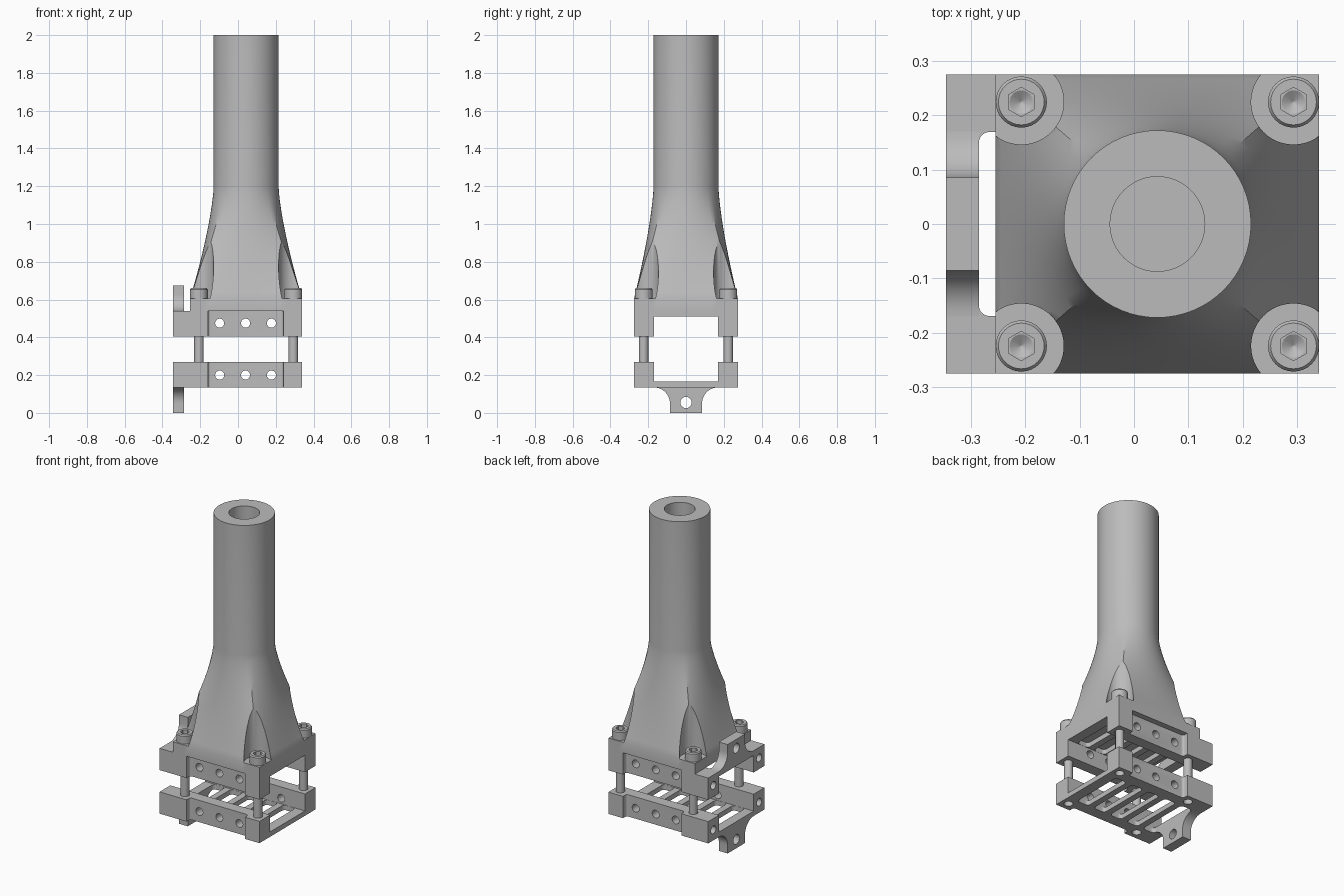
import bpy, bmesh, math
from math import cos, sin, pi
from mathutils import Matrix, Vector

if "Cube" in bpy.data.objects:
    bpy.data.objects.remove(bpy.data.objects["Cube"])

grey = bpy.data.materials.new("plain grey")
grey.use_nodes = True
grey.diffuse_color = (0.5, 0.5, 0.5, 1)
grey.node_tree.nodes["Principled BSDF"].inputs["Base Color"].default_value = grey.diffuse_color

CX = 0.043                       # tube axis
X0, X1, HALF = -0.345, 0.34, 0.275   # plate extents
IN = 0.17                        # inner face of the side walls
Z0, Z1 = 0.135, 0.27             # lower plate
TOP = Z0 + Z1 + 0.135            # top of the upper plate
BOLTS = [(x, y) for x in (-0.207, 0.293) for y in (-0.224, 0.224)]


def make(name, bm, smooth=True):
    bmesh.ops.recalc_face_normals(bm, faces=bm.faces)
    me = bpy.data.meshes.new(name)
    bm.to_mesh(me)
    bm.free()
    me.materials.append(grey)
    ob = bpy.data.objects.new(name, me)
    bpy.context.collection.objects.link(ob)
    return ob


def add_prism(bm, loop, offset):
    """Close a loop of points and push it along the offset."""
    face = bm.faces.new([bm.verts.new(p) for p in loop])
    geo = bmesh.ops.extrude_face_region(bm, geom=[face])["geom"]
    bmesh.ops.translate(bm, vec=offset, verts=[v for v in geo if isinstance(v, bmesh.types.BMVert)])


def add_cyl(bm, a, b, r, r2=None, seg=32):
    a, b = Vector(a), Vector(b)
    rot = (b - a).to_track_quat('Z', 'Y').to_matrix().to_4x4()
    bmesh.ops.create_cone(bm, cap_ends=True, segments=seg, radius1=r, radius2=r if r2 is None else r2,
                          depth=(b - a).length, matrix=Matrix.Translation((a + b) / 2) @ rot)


def add_box(bm, lo, hi):
    lo, hi = Vector(lo), Vector(hi)
    bmesh.ops.create_cube(bm, size=1, matrix=Matrix.Translation((lo + hi) / 2) @ Matrix.Diagonal((*(hi - lo), 1)))


def arc(cx, cy, r, start, end, n=8):
    return [(cx + r * cos(math.radians(start + (end - start) * i / n)),
             cy + r * sin(math.radians(start + (end - start) * i / n))) for i in range(n + 1)]


def activate(ob):
    bpy.ops.object.select_all(action='DESELECT')
    ob.select_set(True)
    bpy.context.view_layer.objects.active = ob


def cut(ob, *cutters):
    for bm in cutters:
        tool = make("cutter", bm)
        tool.hide_render = True
        mod = ob.modifiers.new("cut", 'BOOLEAN')
        mod.operation, mod.solver, mod.object = 'DIFFERENCE', 'EXACT', tool
        activate(ob)
        bpy.ops.object.modifier_apply(modifier=mod.name)
        bpy.data.objects.remove(tool)


def finish(ob, angle=30):
    activate(ob)
    bpy.ops.object.shade_smooth_by_angle(angle=math.radians(angle))


# Clamp plate: outline with a filleted recess along the front and back
def build_plate(name):
    d, r, a, b = 0.035, 0.015, -0.16, 0.24
    f = HALF - d
    edge = [(X0, -HALF), (a, -HALF)]
    edge += arc(a + r, -f - r, r, 180, 90, 5) + arc(b - r, -f - r, r, 90, 0, 5)
    edge += [(b, -HALF), (X1, -HALF)]
    outline = edge + [(x, -y) for x, y in reversed(edge)]
    bm = bmesh.new()
    add_prism(bm, [(x, y, Z0) for x, y in outline], (0, 0, Z1 - Z0))
    plate = make(name, bm)

    channel = bmesh.new()
    add_box(channel, (X0 - 0.1, -IN, Z0 + 0.03), (X1 + 0.1, IN, Z1 + 0.1))

    # Rounded slots leave narrow bars across the floor
    slots = bmesh.new()
    c, w = 0.02, 0.08
    for i in range(5):
        x = -0.285 + 0.12 * i
        y = IN - 0.001
        loop = (arc(x + w - c, y - c, c, 0, 90) + arc(x + c, y - c, c, 90, 180) +
                arc(x + c, c - y, c, 180, 270) + arc(x + w - c, c - y, c, 270, 360))
        add_prism(slots, [(p, q, Z0 - 0.05) for p, q in loop], (0, 0, 0.12))

    # Screw holes through the walls, into the ends and for the bolts
    holes = bmesh.new()
    for x in (-0.097, 0.04, 0.177):
        add_cyl(holes, (x, -0.4, 0.2), (x, 0.4, 0.2), 0.024, seg=24)
    for s in (-1, 1):
        add_cyl(holes, (X0 - 0.1, s * 0.224, 0.2), (X0 + 0.07, s * 0.224, 0.2), 0.024, seg=24)
    for x, y in BOLTS:
        add_cyl(holes, (x, y, Z0 - 0.1), (x, y, Z1 + 0.1), 0.026, seg=24)
    cut(plate, channel, slots, holes)
    return plate


# Flared lug with a cross hole
def build_lug(name):
    side = [(0.085, 0)] + arc(IN, 0.05, 0.085, 180, 90, 10) + [(IN, Z0)]
    loop = side + [(-y, z) for y, z in reversed(side)]
    bm = bmesh.new()
    add_prism(bm, [(X0, y, z) for y, z in loop], (0.06, 0, 0))
    lug = make(name, bm)
    hole = bmesh.new()
    add_cyl(hole, (X0 - 0.1, 0, 0.055), (X0 + 0.2, 0, 0.055), 0.03)
    cut(lug, hole)
    return lug


def flipped_copy(ob, name):
    """Mirror a lower part to the upper clamp half."""
    bm = bmesh.new()
    bm.from_mesh(ob.data)
    for v in bm.verts:
        v.co.z = TOP + Z0 - v.co.z
    return make(name, bm)


lower = build_plate("lower_plate")
lug = build_lug("lower_lug")
for ob in (lower, lug, flipped_copy(lower, "upper_plate"), flipped_copy(lug, "upper_lug")):
    finish(ob)

# Neck: square foot blending into the round tube
N, FOOT, NECK = 16, 0.605, 1.195
hx, hy, R = X1 - CX, HALF, 0.172
corners = [(hx, hy), (-hx, hy), (-hx, -hy), (hx, -hy)]
square, circle = [], []
for k in range(4):
    p, q = Vector(corners[k]), Vector(corners[(k + 1) % 4])
    for i in range(N):
        square.append(p.lerp(q, i / N))
        ang = pi / 4 + pi / 2 * (k + i / N)
        circle.append(Vector((R * cos(ang), R * sin(ang))))
STEPS = 18
levels = [(TOP, 0)] + [(FOOT + (NECK - FOOT) * t / STEPS, 1 - (1 - t / STEPS) ** 1.4)
                       for t in range(STEPS + 1)] + [(2.0, 1)]
bm = bmesh.new()
rings = []
for z, s in levels:
    pts = [a.lerp(b, s) for a, b in zip(square, circle)]
    rings.append([bm.verts.new((CX + p.x, p.y, z)) for p in pts])
for lo, hi in zip(rings, rings[1:]):
    for i in range(len(lo)):
        j = (i + 1) % len(lo)
        bm.faces.new((lo[i], lo[j], hi[j], hi[i]))
bm.faces.new(rings[0])
bm.faces.new(rings[-1])
neck = make("neck_and_tube", bm)

# Bolt pockets at the corners, and the bore
pockets = bmesh.new()
for x, y in BOLTS:
    add_cyl(pockets, (x, y, FOOT), (x, y, 1.3), 0.078, seg=48)
bore = bmesh.new()
add_cyl(bore, (CX, 0, 1.2), (CX, 0, 2.1), 0.087, seg=48)
cut(neck, pockets, bore)
finish(neck)

# Socket head bolts
for n, (x, y) in enumerate(BOLTS, 1):
    bm = bmesh.new()
    add_cyl(bm, (x, y, FOOT), (x, y, 0.653), 0.047)
    add_cyl(bm, (x, y, 0.653), (x, y, 0.66), 0.047, 0.042)
    bmesh.ops.remove_doubles(bm, verts=bm.verts, dist=0.0005)
    inner = [f for f in bm.faces if len(f.verts) > 4 and abs(f.calc_center_median().z - 0.653) < 0.001]
    bmesh.ops.delete(bm, geom=inner, context='FACES_ONLY')
    head = make(f"bolt_head_{n}", bm)
    socket = bmesh.new()
    add_cyl(socket, (x, y, 0.63), (x, y, 0.7), 0.027, seg=6)
    tip = bmesh.new()
    add_cyl(tip, (x, y, 0.631), (x, y, 0.617), 0.023, 0.001, seg=24)
    cut(head, socket, tip)
    finish(head)
    bm = bmesh.new()
    add_cyl(bm, (x, y, Z0 + 0.03), (x, y, FOOT), 0.025, seg=24)
    finish(make(f"bolt_shaft_{n}", bm))
